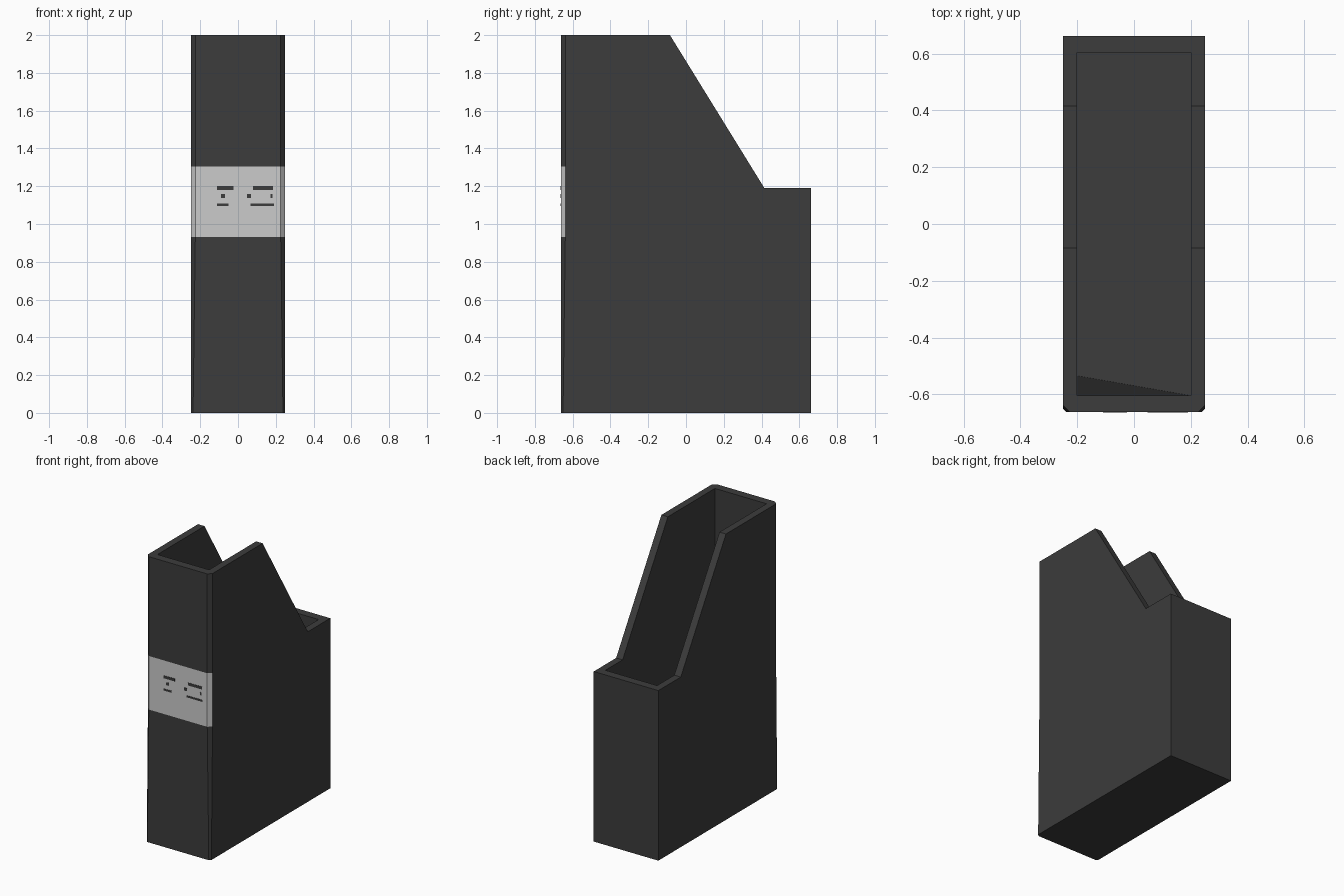
import bpy, bmesh
from mathutils import Vector

if "Cube" in bpy.data.objects:
    bpy.data.objects.remove(bpy.data.objects["Cube"])

def material(name, v):
    m = bpy.data.materials.new(name)
    m.diffuse_color = (v, v, v, 1)
    m.use_nodes = True
    m.node_tree.nodes["Principled BSDF"].inputs["Base Color"].default_value = m.diffuse_color
    return m

dark = material("charcoal board", 0.045)
light = material("label grey", 0.6)

def make_object(name, bm, mats):
    bmesh.ops.recalc_face_normals(bm, faces=bm.faces)
    me = bpy.data.meshes.new(name)
    bm.to_mesh(me)
    bm.free()
    for m in mats:
        me.materials.append(m)
    ob = bpy.data.objects.new(name, me)
    bpy.context.collection.objects.link(ob)
    return ob

W, D, C = 0.25, 0.663, 0.024
Z_LOW, Z_HIGH = 0.93, 1.305

# Outer box: side profile extruded across the width
profile = [(-D, 0), (D, 0), (D, 1.19), (0.415, 1.19), (-0.085, 2), (-D, 2)]
bm = bmesh.new()
face = bm.faces.new([bm.verts.new((-W, y, z)) for y, z in profile])
ext = bmesh.ops.extrude_face_region(bm, geom=[face])
bmesh.ops.translate(bm, vec=(2 * W, 0, 0),
                    verts=[g for g in ext["geom"] if isinstance(g, bmesh.types.BMVert)])
bmesh.ops.recalc_face_normals(bm, faces=bm.faces)

# Chamfered front corners
corners = [e for e in bm.edges if all(v.co.y < -D + 0.01 for v in e.verts)
           and abs(e.verts[0].co.z - e.verts[1].co.z) > 1]
bmesh.ops.bevel(bm, geom=corners, offset=C, segments=1, affect='EDGES')

# Label band edges, then narrow the chamfer toward the foot
for z in (Z_LOW, Z_HIGH):
    bmesh.ops.bisect_plane(bm, geom=bm.verts[:] + bm.edges[:] + bm.faces[:],
                           plane_co=(0, 0, z), plane_no=(0, 0, 1))
for v in bm.verts:
    if v.co.z < 0.01 and v.co.y < 0:
        s = 1 if v.co.x > 0 else -1
        if abs(v.co.x) < W - 0.01:
            v.co.x = s * (W - 0.012)
        else:
            v.co.y = -D + 0.012
bm.normal_update()

# Label colour on the front and chamfers inside the band
for f in bm.faces:
    c = f.calc_center_median()
    f.material_index = int(f.normal.y < -0.3 and Z_LOW < c.z < Z_HIGH)
box = make_object("magazine_box", bm, [dark, light])

# Cavity cutter, one floor corner pushed in
bm = bmesh.new()
xi, yi, zf, zt = 0.2, 0.605, 0.06, 2.01
lo = [bm.verts.new(p) for p in ((-xi, -0.535, zf), (xi, -yi, zf), (xi, yi, zf), (-xi, yi, zf))]
hi = [bm.verts.new(p) for p in ((-xi, -yi, zt), (xi, -yi, zt), (xi, yi, zt), (-xi, yi, zt))]
bm.faces.new(lo)
bm.faces.new(hi)
bm.faces.new((lo[0], lo[1], hi[0]))
bm.faces.new((lo[1], hi[1], hi[0]))
for i in (1, 2, 3):
    j = (i + 1) % 4
    bm.faces.new((lo[i], lo[j], hi[j], hi[i]))
cutter = make_object("cavity_cutter", bm, [dark])
cutter.hide_render = True

mod = box.modifiers.new("cavity", 'BOOLEAN')
mod.operation = 'DIFFERENCE'
mod.solver = 'EXACT'
mod.object = cutter
bpy.context.view_layer.update()
hollow = bpy.data.meshes.new_from_object(
    box.evaluated_get(bpy.context.evaluated_depsgraph_get()))
box.modifiers.clear()
box.data = hollow
bpy.data.objects.remove(cutter)

# Abstract printed dashes on the label: x0, x1, z0, z1
dashes = [(-0.11, -0.025, 1.181, 1.2), (0.08, 0.185, 1.181, 1.2),
          (-0.09, -0.07, 1.138, 1.158), (0.047, 0.07, 1.138, 1.158), (0.172, 0.182, 1.138, 1.158),
          (-0.11, -0.05, 1.095, 1.108), (0.065, 0.19, 1.095, 1.108)]
bm = bmesh.new()
for x0, x1, z0, z1 in dashes:
    vs = bmesh.ops.create_cube(bm, size=1)["verts"]
    bmesh.ops.scale(bm, vec=(x1 - x0, 0.003, z1 - z0), verts=vs)
    bmesh.ops.translate(bm, vec=Vector(((x0 + x1) / 2, -D - 0.0005, (z0 + z1) / 2)), verts=vs)
make_object("label_dashes", bm, [dark])
